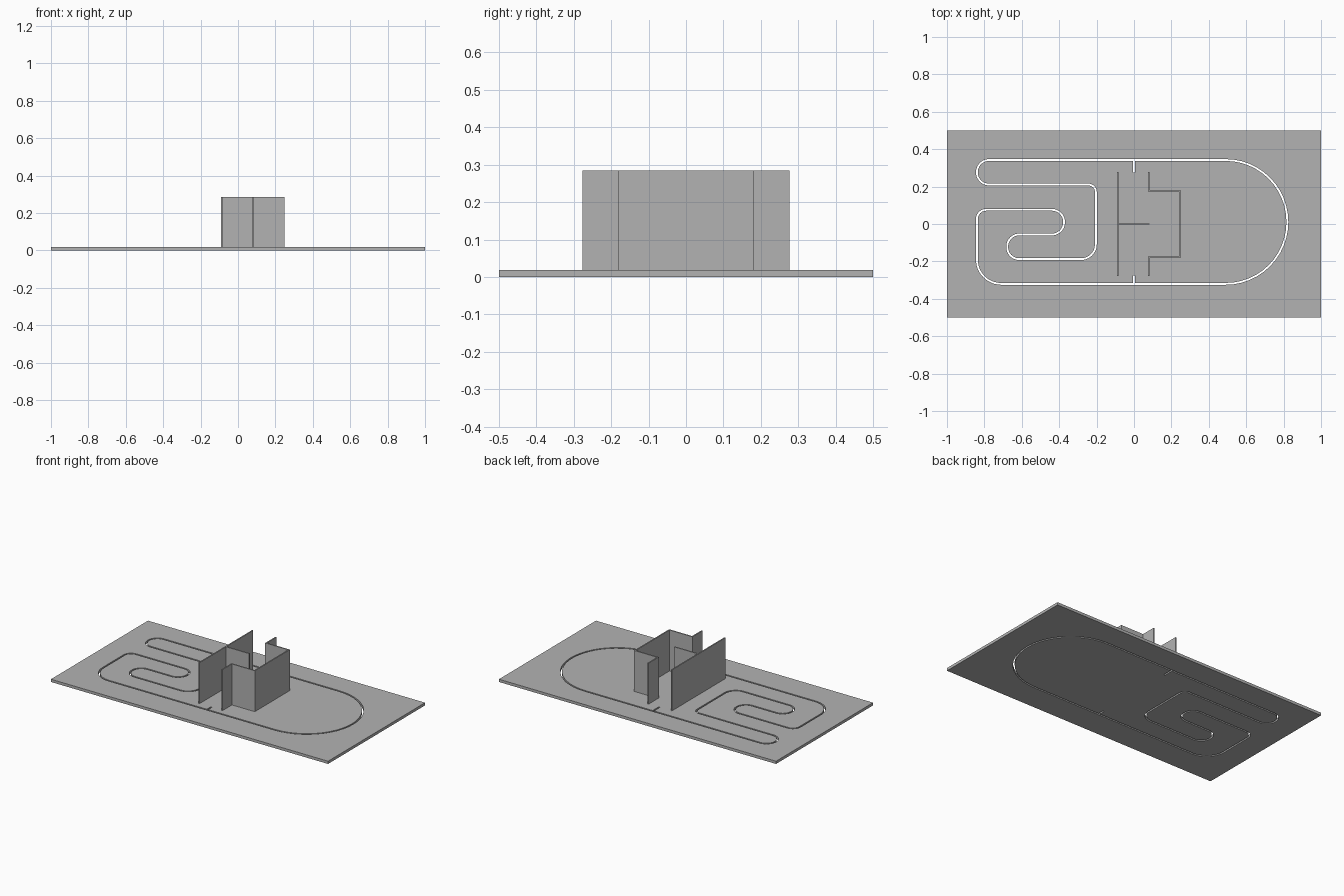
import bpy, bmesh
from math import sin, cos, pi
from mathutils import Vector

cube = bpy.data.objects.get("Cube")
if cube:
    bpy.data.objects.remove(cube)

BOARD = 0.018      # board thickness
TOP = 0.285        # top of the walls
HALF = 0.005       # half the slot width
WALL = 0.008       # wall thickness

grey = bpy.data.materials.new("board grey")
grey.use_nodes = True
colour = (0.45, 0.45, 0.45, 1)
grey.diffuse_color = colour
grey.node_tree.nodes["Principled BSDF"].inputs["Base Color"].default_value = colour


def directions(corners, i):
    """Unit directions into and out of a corner."""
    p, q, n = (Vector(corners[k % len(corners)][:2]) for k in (i - 1, i, i + 1))
    return q, (q - p).normalized(), (n - q).normalized()


def offset(corners, d):
    """Shift a square-cornered loop to its left by d."""
    out = []
    for i, corner in enumerate(corners):
        q, a, b = directions(corners, i)
        q = q + d * (a.orthogonal() + b.orthogonal())
        turn = a.cross(b)
        out.append((q.x, q.y, max(corner[2] - d * turn, 0)))
    return out


def rounded(corners, steps=12):
    """Replace each corner by a quarter arc of its radius."""
    pts = []
    for i, corner in enumerate(corners):
        q, a, b = directions(corners, i)
        r = corner[2]
        if r == 0:
            pts.append(q)
            continue
        centre = q + r * (b - a)
        for k in range(steps + 1):
            t = pi / 2 * k / steps
            pts.append(centre + r * (a * sin(t) - b * cos(t)))
    return pts


# Slot centre line: x, y, corner radius
track = [(0.82, -0.32, 0.33), (0.82, 0.342, 0.33),
         (-0.84, 0.342, 0.065), (-0.84, 0.211, 0.065),
         (-0.204, 0.211, 0.04), (-0.204, -0.188, 0.08),
         (-0.678, -0.188, 0.065), (-0.678, -0.056, 0.065),
         (-0.374, -0.056, 0.065), (-0.374, 0.076, 0.065),
         (-0.84, 0.076, 0.05), (-0.84, -0.32, 0.13)]
outer = offset(track, -HALF)
inner = offset(track, HALF)


# Short cross slots reaching inward from the long sides
def notch(y_edge, y_end, s):
    return [(s * HALF, y_edge, 0), (s * HALF, y_end, 0),
            (-s * HALF, y_end, 0), (-s * HALF, y_edge, 0)]


inner = (inner[:2] + notch(inner[1][1], 0.275, 1) + inner[2:]
         + notch(inner[0][1], -0.275, -1))
edge = [(1, -0.5, 0), (1, 0.5, 0), (-1, 0.5, 0), (-1, -0.5, 0)]

# Board with the slot cut through, as a filled and extruded outline
curve = bpy.data.curves.new("board_outline", "CURVE")
curve.dimensions = "2D"
curve.fill_mode = "BOTH"
curve.extrude = BOARD / 2
for loop in (edge, outer, inner):
    pts = rounded(loop)
    spline = curve.splines.new("POLY")
    spline.points.add(len(pts) - 1)
    for point, p in zip(spline.points, pts):
        point.co = (p.x, p.y, 0, 1)
    spline.use_cyclic_u = True
outline = bpy.data.objects.new("board_outline", curve)
bpy.context.collection.objects.link(outline)
mesh = bpy.data.meshes.new_from_object(
    outline.evaluated_get(bpy.context.evaluated_depsgraph_get()))
bpy.data.objects.remove(outline)
bm = bmesh.new()
bm.from_mesh(mesh)
bmesh.ops.remove_doubles(bm, verts=bm.verts, dist=1e-5)
bmesh.ops.translate(bm, verts=bm.verts, vec=(0, 0, BOARD / 2))
bmesh.ops.recalc_face_normals(bm, faces=bm.faces)
for face in bm.faces:
    face.smooth = False
bm.to_mesh(mesh)
bm.free()
mesh.materials.clear()
mesh.materials.append(grey)
board = bpy.data.objects.new("slotted_board", mesh)
bpy.context.collection.objects.link(board)


# Upright walls
def wall(name, x0, x1, y0, y1):
    bm = bmesh.new()
    bmesh.ops.create_cube(bm, size=1)
    for v in bm.verts:
        v.co = ((x0, x1)[v.co.x > 0], (y0, y1)[v.co.y > 0], (BOARD, TOP)[v.co.z > 0])
    me = bpy.data.meshes.new(name)
    bm.to_mesh(me)
    bm.free()
    me.materials.append(grey)
    bpy.context.collection.objects.link(bpy.data.objects.new(name, me))


LEFT, MID, RIGHT = -0.092, 0.075, 0.248
END, BAY = 0.277, 0.181
wall("long_wall", LEFT, LEFT + WALL, -END, END)
wall("divider_wall", LEFT + WALL, MID + WALL, -WALL / 2, WALL / 2)
wall("bay_wall", RIGHT - WALL, RIGHT, -BAY, BAY)
for name, s in (("back", 1), ("front", -1)):
    wall(name + "_bay_side", MID + WALL, RIGHT - WALL, *sorted((s * BAY, s * (BAY - WALL))))
    wall(name + "_short_wall", MID, MID + WALL, *sorted((s * END, s * (BAY - WALL))))
